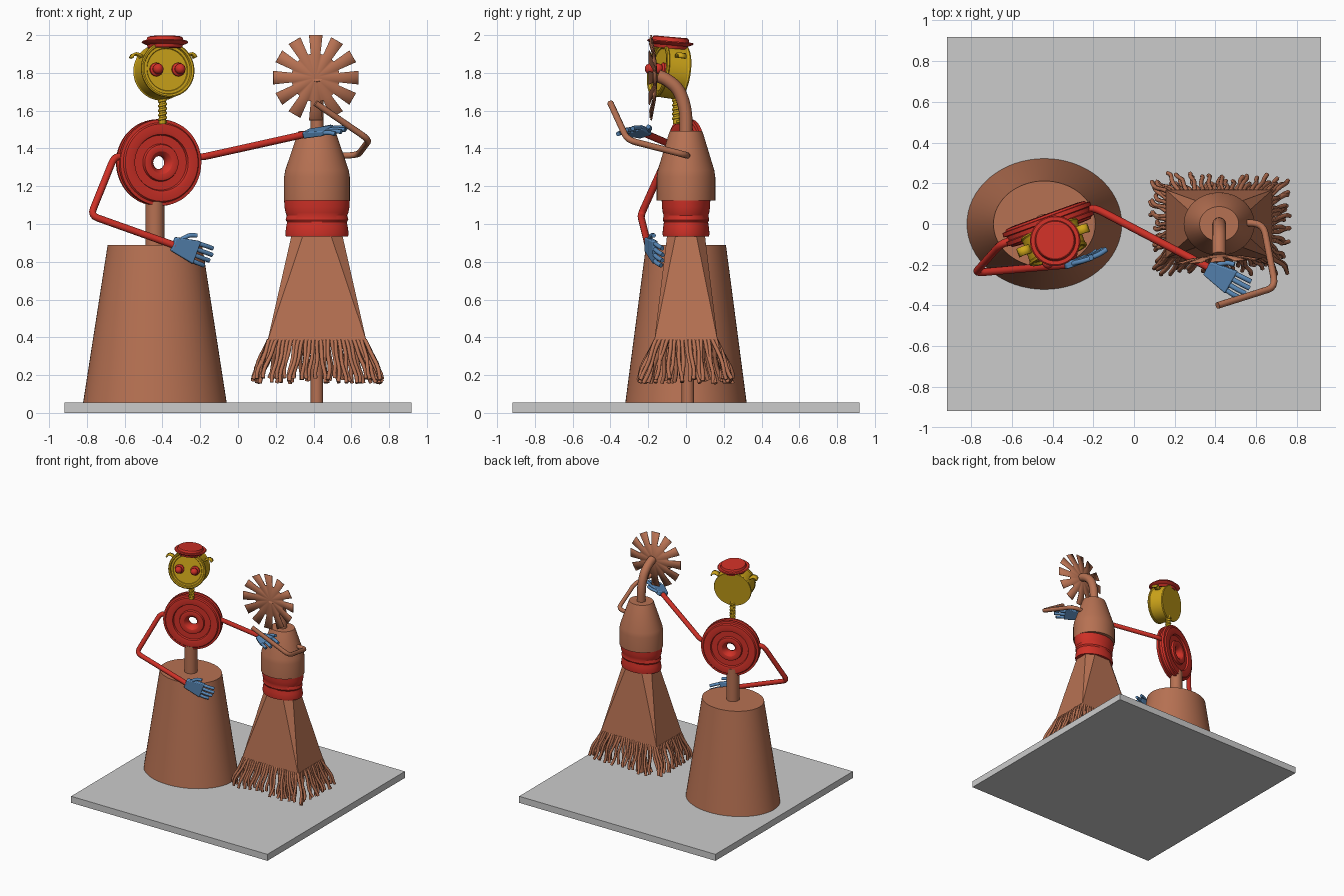
import bpy, bmesh, math, random
from math import sin, cos, pi, radians
from mathutils import Matrix, Vector

if "Cube" in bpy.data.objects:
    bpy.data.objects.remove(bpy.data.objects["Cube"])
random.seed(4)

def material(name, rgb):
    m = bpy.data.materials.new(name)
    m.diffuse_color = (*rgb, 1)
    m.use_nodes = True
    m.node_tree.nodes["Principled BSDF"].inputs["Base Color"].default_value = m.diffuse_color
    return m
BROWN = material("brown", (0.47, 0.165, 0.085))
RED = material("red", (0.62, 0.03, 0.02))
YELLOW = material("yellow", (0.62, 0.38, 0.01))
BLUE = material("blue", (0.1, 0.25, 0.48))

def finish(name, bm, mat=None, matrix=Matrix()):
    bmesh.ops.recalc_face_normals(bm, faces=bm.faces)
    me = bpy.data.meshes.new(name)
    bm.to_mesh(me)
    bm.free()
    ob = bpy.data.objects.new(name, me)
    ob.matrix_world = matrix
    bpy.context.collection.objects.link(ob)
    if mat:
        me.materials.append(mat)
    return ob

def lathe(name, prof, mat, matrix=Matrix(), sx=1, sy=1, seg=48, loop=False):
    """Revolve (radius, z) points; capped at the ends unless the profile is a loop."""
    bm = bmesh.new()
    rings = [[bm.verts.new((r * sx * cos(2 * pi * i / seg), r * sy * sin(2 * pi * i / seg), z))
              for i in range(seg)] for r, z in prof]
    pairs = list(zip(rings, rings[1:])) + ([(rings[-1], rings[0])] if loop else [])
    for a, b in pairs:
        for i in range(seg):
            j = (i + 1) % seg
            bm.faces.new((a[i], a[j], b[j], b[i]))
    if not loop:
        bm.faces.new(rings[0])
        bm.faces.new(rings[-1])
    return finish(name, bm, mat, matrix)

def rounded(pts, d=0.04):
    """Replace inner corners with short arcs."""
    p = [Vector(q) for q in pts]
    out = [p[0]]
    for a, b, c in zip(p, p[1:], p[2:]):
        s = b + (a - b).normalized() * min(d, (a - b).length * .45)
        e = b + (c - b).normalized() * min(d, (c - b).length * .45)
        out += [s.lerp(b, t).lerp(b.lerp(e, t), t) for t in (0, .25, .5, .75, 1)]
    return out + [p[-1]]

def tubes(name, paths, r, mat, res=3):
    cu = bpy.data.curves.new(name, 'CURVE')
    cu.dimensions = '3D'
    cu.bevel_depth, cu.bevel_resolution, cu.use_fill_caps = r, res, True
    for path in paths:
        sp = cu.splines.new('POLY')
        sp.points.add(len(path) - 1)
        for pt, q in zip(sp.points, path):
            pt.co = (*q, 1)
    cu.materials.append(mat)
    ob = bpy.data.objects.new(name, cu)
    bpy.context.collection.objects.link(ob)
    return ob

def place(*p):
    return Matrix.Translation(p)

def facing(x, y, z, turn=20, tilt=0):
    """Local z points to the front, local y up."""
    return place(x, y, z) @ Matrix.Rotation(radians(turn), 4, 'Z') @ Matrix.Rotation(radians(90 - tilt), 4, 'X')

def hand(name, wrist, fwd, side):
    """Tapered palm, four fingers and a thumb on the +side."""
    f = Vector(fwd).normalized()
    s = Vector(side)
    s = (s - f * s.dot(f)).normalized()
    n = f.cross(s)
    W = Vector(wrist)
    P = lambda u, v, w=0: W + f * u + s * v + n * w
    bm = bmesh.new()
    loops = [[bm.verts.new(P(u, v, w)) for v, w in ((-h, -t), (h, -t), (h, t), (-h, t))]
             for u, h, t in ((0, .038, .018), (.14, .064, .014))]
    for i in range(4):
        j = (i + 1) % 4
        bm.faces.new((loops[0][i], loops[0][j], loops[1][j], loops[1][i]))
    for l in loops:
        bm.faces.new(l)
    ob = finish(name + "_palm", bm, BLUE)
    bv = ob.modifiers.new("bevel", 'BEVEL')
    bv.width, bv.segments = .006, 2
    fing = [rounded([P(.13, v), P(.175, v * 1.05, -.002), P(.135 + l, v * 1.05, -.014)])
            for v, l in ((-.048, .07), (-.016, .09), (.016, .095), (.048, .085))]
    fing.append(rounded([P(.03, .03), P(.07, .075), P(.11, .085)]))
    tubes(name + "_fingers", fing, .012, BLUE)

# base plate
bm = bmesh.new()
bmesh.ops.create_cube(bm, size=1, matrix=place(0, 0, .0275) @ Matrix.Diagonal((1.835, 1.835, .055, 1)))
finish("base_plate", bm)

# left figure: tub skirt, post and reel body
lathe("tub_skirt", [(.38, .055), (.25, .89)], BROWN, place(-.44, 0, 0), 1, .845, 64)
lathe("waist_post", [(.05, .88), (.05, 1.16)], BROWN, place(-.44, 0, 0), seg=24)
half = [(.035, .012), (.042, .03), (.06, .046), (.08, .05), (.095, .046), (.1, .03), (.145, .03),
        (.15, .046), (.165, .05), (.205, .046), (.212, .036), (.228, .034), (.23, .014), (.215, .01)]
lathe("reel_body", half + [(r, -z) for r, z in reversed(half)], RED, facing(-.42, 0, 1.325), seg=64, loop=True)

# spiral neck
lathe("neck_core", [(.018, 1.53), (.018, 1.69)], YELLOW, place(-.4, -.05, 0), seg=16)
tubes("neck_spiral", [[(-.4 + .018 * cos(t * .5), -.05 + .018 * sin(t * .5), 1.54 + t * .0019)
                       for t in range(76)]], .007, YELLOW, 2)

# can head with ears, eyes and lid hat
H = facing(-.393, -.09, 1.81, 20, 8)
lathe("can_head", [(.146, -.07), (.149, -.062), (.144, -.054), (.144, .05), (.149, .056), (.149, .066),
                   (.143, .07), (.133, .068), (.129, .055), (.115, .055), (.112, .051)], YELLOW, H, seg=56)
for s, side in ((-1, "left"), (1, "right")):
    lathe("eye_rim_" + side, [(.036, 0), (.036, .012), (.026, .02)], RED, H @ place(s * .062, 0, .05), seg=24)
    bm = bmesh.new()
    bmesh.ops.create_uvsphere(bm, u_segments=20, v_segments=12, radius=.028)
    finish("eye_" + side, bm, RED, H @ place(s * .062, 0, .085))
    bm = bmesh.new()
    rows = [[bm.verts.new((s * x, y, w)) for w in (-.022, .022)]
            for x, y in ((.115, .07), (.14, .088), (.158, .092), (.172, .086), (.18, .07))]
    for a, b in zip(rows, rows[1:]):
        bm.faces.new((a[0], a[1], b[1], b[0]))
    so = finish("ear_" + side, bm, YELLOW, H).modifiers.new("thick", 'SOLIDIFY')
    so.thickness, so.offset = .012, 0
lathe("lid_hat", [(.09, -.005), (.095, .012), (.118, .022), (.124, .028), (.118, .034), (.1, .034),
                  (.094, .052), (.088, .056)], RED,
      place(-.387, -.085, 1.935) @ Matrix.Rotation(radians(-5), 4, 'X'))

# red arms and blue hands
tubes("left_figure_arms", [rounded([(-.6, -.08, 1.36), (-.655, -.1, 1.355), (-.78, -.24, 1.045), (-.33, -.2, .885)]),
                           rounded([(-.22, .075, 1.355), (-.185, .075, 1.355), (.37, -.215, 1.478)])], .019, RED)
hand("low_hand", (-.345, -.205, .895), (.15, .05, -.055), (.3, 0, 1))
hand("high_hand", (.36, -.215, 1.478), (.15, -.09, .022), (.09, .15, .05))

# right figure: broom skirt on a pole
X = .418
lathe("broom_pole", [(.033, .05), (.033, .9)], BROWN, place(X, .01, 0), seg=20)
bm = bmesh.new()
low = [bm.verts.new((X + .262 * a, .168 * b, .38)) for a, b in ((1, 1), (-1, 1), (-1, -1), (1, -1))]
top = [bm.verts.new((X + .15 * cos(a), .112 * sin(a), .95)) for a in
       [radians(q + d) for q in (0, 90, 180, 270) for d in (28, 62)]]
for i in range(4):
    j = (i + 1) % 4
    a, b, c = top[2 * i], top[2 * i + 1], top[(2 * i + 2) % 8]
    bm.faces.new((low[i], a, b))
    bm.faces.new((low[i], b, c, low[j]))
bm.faces.new(low)
bm.faces.new(top)
finish("broom_skirt", bm, BROWN)

# fringe strands round the skirt hem
strands = []
corners = [(.255, .16), (-.255, .16), (-.255, -.16), (.255, -.16)]
for k in range(4):
    (ax, ay), (bx, by) = corners[k], corners[(k + 1) % 4]
    n = 26 if k % 2 == 0 else 16
    for i in range(n):
        t = i / n
        x, y = ax + (bx - ax) * t, ay + (by - ay) * t
        ex, ey = x * 1.28 + random.uniform(-.02, .02), y * 1.4 + random.uniform(-.03, .03)
        ph, drop = random.uniform(0, 6.28), random.uniform(.2, .23)
        strands.append([(X + x + (ex - x) * u ** .9 + .009 * sin(7 * u + ph) * u,
                         y + (ey - y) * u ** .9 + .009 * cos(6 * u + ph) * u,
                         .385 - drop * u) for u in [q / 7 for q in range(8)]])
tubes("fringe", strands, .011, BROWN, 1)

# waistband and bottle body
lathe("waistband", [(.165, .935), (.168, .95), (.163, .985), (.158, 1.01), (.166, 1.022), (.16, 1.045),
                    (.166, 1.06), (.172, 1.09), (.174, 1.13)], RED, place(X, 0, 0), 1, .74)
lathe("bottle_body", [(.174, 1.125), (.174, 1.25), (.168, 1.285), (.1, 1.485), (.096, 1.492)], BROWN, place(X, 0, 0), 1, .89)

# bent neck and petal head
tubes("bent_neck", [rounded([(X, 0, 1.47), (X, 0, 1.6), (X, -.035, 1.71), (X, -.1, 1.765), (X, -.15, 1.785)], .06)],
      .034, BROWN, 4)
bm = bmesh.new()
hub = []
N = 12
for i in range(N):
    a = 2 * pi * i / N
    hub.append([bm.verts.new((.128 * cos(a + d), .128 * sin(a + d), .012)) for d in (-.2, .2)])
    c, s = cos(a), sin(a)
    tip = [bm.verts.new((.226 * c - w * s, .226 * s + w * c, .032)) for w in (-.036, .036)]
    bm.faces.new((hub[i][0], tip[0], tip[1], hub[i][1]))
centre = bm.verts.new((0, 0, 0))
ring = [v for pair in hub for v in pair]
for i, v in enumerate(ring):
    bm.faces.new((centre, v, ring[(i + 1) % len(ring)]))
so = finish("petal_head", bm, BROWN, facing(.41, -.15, 1.775, 3, 0)).modifiers.new("thick", 'SOLIDIFY')
so.thickness = .006

# raised arm of the right figure
tubes("right_figure_arm", [rounded([(.5, .01, 1.36), (.635, 0, 1.365), (.695, -.31, 1.445), (.41, -.4, 1.64)], .05)],
      .017, BROWN)

# smooth shading that keeps sharp edges
for ob in bpy.data.objects:
    ob.select_set(ob.type == 'MESH')
bpy.context.view_layer.objects.active = bpy.data.objects["base_plate"]
bpy.ops.object.shade_smooth_by_angle(angle=radians(30))
